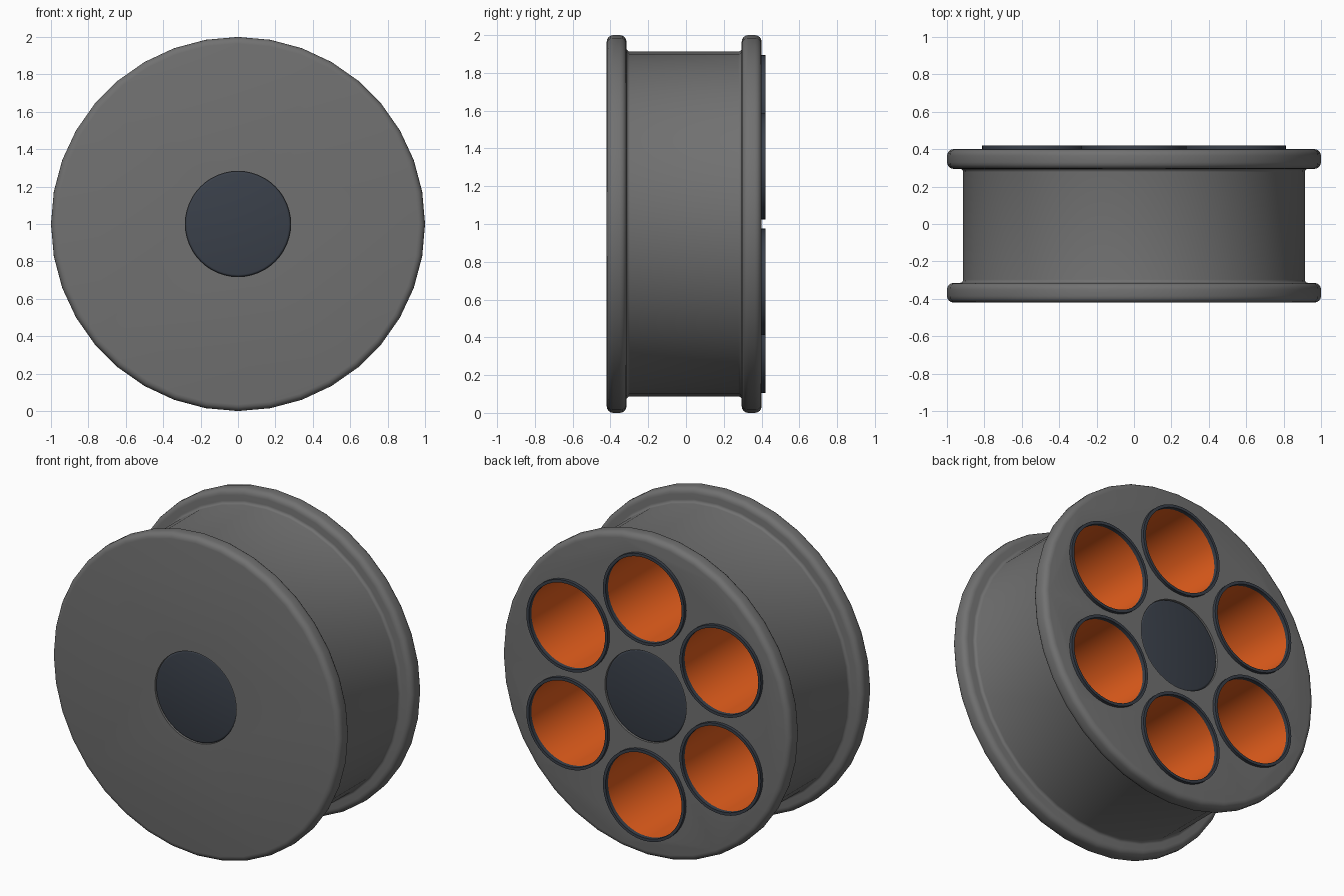
import bpy, bmesh
from math import sin, cos, pi, radians

if "Cube" in bpy.data.objects:
    bpy.data.objects.remove(bpy.data.objects["Cube"])

CZ = 1.0                      # height of the wheel axis
POCKET_R, POCKET_N = 0.613, 6  # pocket circle


def lathe(name, profile, sides, centers=((0, CZ),), cap_start=False,
          cap_end=False, closed=False, mat=None):
    """Spin a (radius, y) profile round the y direction at each (x, z) centre."""
    bm = bmesh.new()
    for cx, cz in centers:
        rings = [[bm.verts.new((cx + r * cos(2 * pi * k / sides), y,
                                cz + r * sin(2 * pi * k / sides)))
                  for k in range(sides)] for r, y in profile]
        pairs = list(zip(rings, rings[1:]))
        if closed:
            pairs.append((rings[-1], rings[0]))
        for a, b in pairs:
            for k in range(sides):
                n = (k + 1) % sides
                bm.faces.new((a[k], b[k], b[n], a[n]))
        if cap_start:
            bm.faces.new(rings[0])
        if cap_end:
            bm.faces.new(rings[-1][::-1])
    me = bpy.data.meshes.new(name)
    bm.to_mesh(me)
    bm.free()
    ob = bpy.data.objects.new(name, me)
    bpy.context.collection.objects.link(ob)
    if mat:
        me.materials.append(mat)
    return ob


def activate(ob):
    bpy.ops.object.select_all(action='DESELECT')
    ob.select_set(True)
    bpy.context.view_layer.objects.active = ob


def material(name, color):
    m = bpy.data.materials.new(name)
    m.diffuse_color = color
    m.use_nodes = True
    m.node_tree.nodes["Principled BSDF"].inputs["Base Color"].default_value = m.diffuse_color
    return m


def corner(r, y, rad, a0, a1, n=4):
    """Arc points of a rounded profile corner, angles in degrees."""
    return [(r + rad * cos(radians(a0 + (a1 - a0) * i / n)),
             y + rad * sin(radians(a0 + (a1 - a0) * i / n))) for i in range(n + 1)]


grey = material("dark_grey", (0.165, 0.165, 0.165, 1))
navy = material("dark_blue", (0.042, 0.051, 0.068, 1))
orange = material("orange", (0.8, 0.115, 0.012, 1))

# Spool body: two rounded flanges with a drum between
B, F, D = 0.035, 0.018, 0.913
profile = (corner(1 - B, -0.42 + B, B, -90, 0) + corner(1 - B, -0.315 - B, B, 0, 90)
           + corner(D + F, -0.315 + F, F, 270, 180) + corner(D + F, 0.295 - F, F, 180, 90)
           + corner(1 - B, 0.295 + B, B, -90, 0) + corner(1 - B, 0.40 - B, B, 0, 90))
body = lathe("spool_body", profile, 36, cap_start=True, cap_end=True, mat=grey)

# Pocket holes in the back and a shallow hub recess in both faces
spots = [(POCKET_R * cos(pi / 2 + 2 * pi * i / POCKET_N),
          CZ + POCKET_R * sin(pi / 2 + 2 * pi * i / POCKET_N)) for i in range(POCKET_N)]
cutters = [lathe("pocket_cutter", [(0.27, -0.385), (0.27, 0.6)], 48, spots,
                 cap_start=True, cap_end=True),
           lathe("hub_cutter", [(0.282, -0.6), (0.282, 0.6)], 48,
                 cap_start=True, cap_end=True)]
for cutter in cutters:
    cutter.data.materials.append(grey)
    cutter.hide_render = True
    mod = body.modifiers.new("cut", 'BOOLEAN')
    mod.operation = 'DIFFERENCE'
    mod.solver = 'EXACT'
    mod.object = cutter
    activate(body)
    bpy.ops.object.modifier_apply(modifier=mod.name)
    bpy.data.objects.remove(cutter)

# Orange pocket liners and their dark rims
liners = lathe("pocket_liners", [(0.265, 0.41), (0.265, -0.38)], 48, spots,
               cap_end=True, mat=orange)
rims = lathe("pocket_rims", [(0.282, 0.395), (0.282, 0.42), (0.264, 0.42), (0.264, 0.395)],
             48, spots, closed=True, mat=navy)

# Hub through the middle, slightly sunk with softened edges
hub = lathe("hub", corner(0.27, -0.402, 0.012, -90, 0, 3) + corner(0.27, 0.382, 0.012, 0, 90, 3),
            48, cap_start=True, cap_end=True, mat=navy)

for ob in (body, liners, rims, hub):
    activate(ob)
    bpy.ops.object.shade_smooth_by_angle(angle=radians(35))
